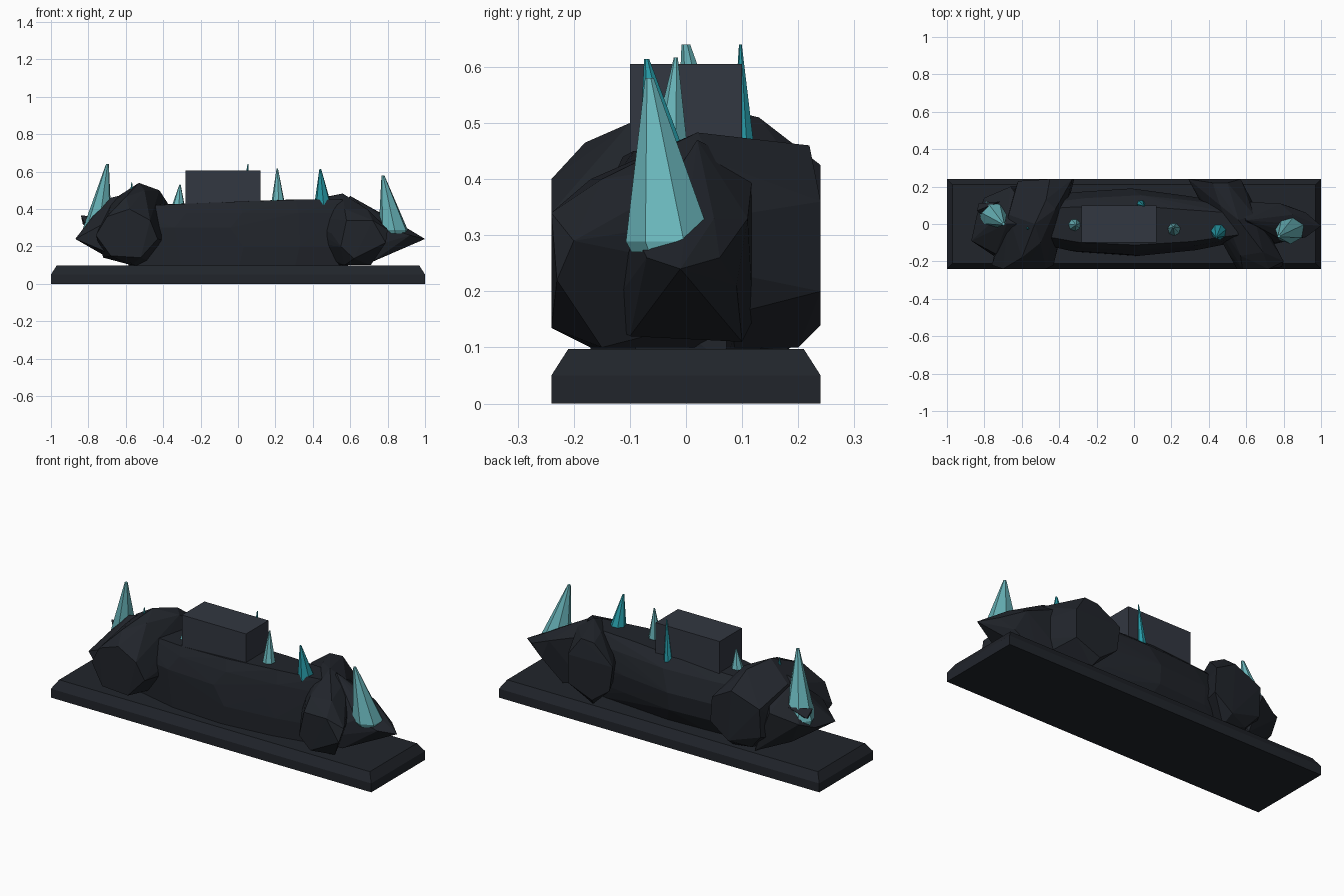
import bpy, bmesh, math
from mathutils import Vector


def material(name, rgb):
    m = bpy.data.materials.new(name)
    m.diffuse_color = (*rgb, 1)
    return m


ROCK = material("dark_rock", (0.015, 0.018, 0.024))
BLOCK = material("block_stone", (0.032, 0.038, 0.052))
PALE = material("pale_crystal", (0.14, 0.46, 0.49))
TEAL = material("teal_crystal", (0.02, 0.32, 0.38))


def finish(name, bm, mat):
    bmesh.ops.recalc_face_normals(bm, faces=bm.faces)
    me = bpy.data.meshes.new(name)
    bm.to_mesh(me)
    bm.free()
    me.materials.append(mat)
    ob = bpy.data.objects.new(name, me)
    bpy.context.collection.objects.link(ob)
    return ob


def hull(name, points, mat=ROCK):
    bm = bmesh.new()
    for p in points:
        bm.verts.new(p)
    res = bmesh.ops.convex_hull(bm, input=bm.verts)
    junk = {v for v in res["geom_interior"] + res["geom_unused"]
            if isinstance(v, bmesh.types.BMVert)}
    bmesh.ops.delete(bm, geom=list(junk), context='VERTS')
    return finish(name, bm, mat)


def box(name, lo, hi, mat):
    return hull(name, [(x, y, z) for x in (lo[0], hi[0])
                       for y in (lo[1], hi[1]) for z in (lo[2], hi[2])], mat)


def crystal(name, base, tip, radius, mat, sides=7):
    b, t = Vector(base), Vector(tip)
    rings = []
    for c, r in ((b, radius * 0.9), (b + (t - b) * 0.06, radius), (t, radius * 0.1)):
        rings += [c + Vector((r * math.cos(a), r * math.sin(a), 0))
                  for a in (2 * math.pi * i / sides + 0.3 for i in range(sides))]
    return hull(name, rings, mat)


# Plinth with sloped upper edge
hull("plinth", [(sx * x, sy * y, z) for x, y, z in
                ((1, .24, 0), (1, .24, .05), (.97, .21, .097))
                for sx in (-1, 1) for sy in (-1, 1)])

# Long central rock: uneven rings along x (x, y min, y max, z top)
ring = ((0, .07), (0.0, .2), (.02, .3), (.08, .38), (.16, 1),
        (.75, 1), (.9, .39), (1, .28), (.97, .18), (.8, .07), (.2, .07))
body = []
for x, y0, y1, top in ((-.55, -.09, .13, .415), (-.3, -.15, .17, .428),
                       (0, -.17, .19, .44), (.3, -.14, .15, .45), (.55, -.09, .11, .45)):
    body += [(x + .04 * math.sin(i * 2.3), y0 + (y1 - y0) * u, top if z == 1 else z)
             for i, (u, z) in enumerate(ring)]
hull("long_rock", body)

# Rectangular block on top
box("top_block", (-.28, -.1, .41), (.12, .1, .605), BLOCK)

# Slanted boulders at the two ends
hull("left_boulder", [
    (-.76, -.22, .26), (-.70, -.24, .36), (-.58, -.24, .40), (-.47, -.24, .34),
    (-.43, -.22, .24), (-.52, -.24, .14), (-.68, -.24, .15), (-.60, -.18, .465),
    (-.50, -.1, .50), (-.53, 0, .54), (-.42, .08, .50), (-.47, .13, .51),
    (-.62, .23, .36), (-.45, .24, .425), (-.33, .24, .36), (-.32, .24, .22),
    (-.43, .24, .14), (-.62, .22, .2), (-.57, -.16, .1), (-.42, .18, .095),
    (-.55, .2, .12), (-.67, .05, .45), (-.72, -.05, .14)])
hull("left_beak", [
    (-.87, -.09, .24), (-.84, .05, .25), (-.80, .14, .29), (-.66, .2, .34),
    (-.77, .0, .37), (-.68, 0, .46), (-.74, -.16, .31), (-.75, -.17, .19),
    (-.73, .1, .16), (-.57, .2, .105), (-.57, -.18, .105), (-.52, 0, .5)])
hull("left_spur", [(-.84, .07, .365), (-.83, .11, .32), (-.8, .04, .29),
                   (-.72, .12, .36), (-.72, .06, .3)])
hull("right_boulder", [
    (.58, -.24, .34), (.72, -.24, .34), (.55, -.24, .2), (.62, -.24, .135),
    (.79, -.23, .22), (.80, -.20, .29), (.50, -.15, .27), (.57, -.17, .40),
    (.69, -.15, .40), (.46, .1, .46), (.56, .02, .483), (.42, .22, .455),
    (.50, .22, .46), (.29, .24, .36), (.57, .24, .36), (.31, .24, .22),
    (.42, .24, .14), (.57, .24, .2), (.44, .2, .1), (.57, -.17, .1),
    (.71, -.15, .1), (.64, .05, .43)])
hull("right_beak", [
    (1.0, -.01, .24), (.92, -.07, .26), (.92, .06, .26), (.85, .05, .33),
    (.8, -.09, .3), (.78, .11, .33), (.6, .02, .47), (.82, -.07, .18),
    (.84, .09, .21), (.72, -.1, .12), (.70, .1, .11), (.55, .12, .42),
    (.55, .12, .15), (.55, -.15, .15)])

# Crystals: base, tip, radius, colour
for i, (b, t, r, m) in enumerate((
        ((-.755, .06, .27), (-.698, 0, .64), .08, PALE),
        ((.835, -.025, .27), (.775, -.065, .58), .08, PALE),
        ((-.568, -.02, .45), (-.568, -.025, .545), .015, TEAL),
        ((-.32, -.005, .40), (-.31, -.005, .53), .038, PALE),
        ((.035, .105, .38), (.053, .097, .64), .026, TEAL),
        ((.215, -.03, .42), (.21, -.018, .617), .037, PALE),
        ((.455, -.035, .41), (.44, -.07, .614), .047, TEAL))):
    crystal(f"crystal_{i + 1}", b, t, r, m)
